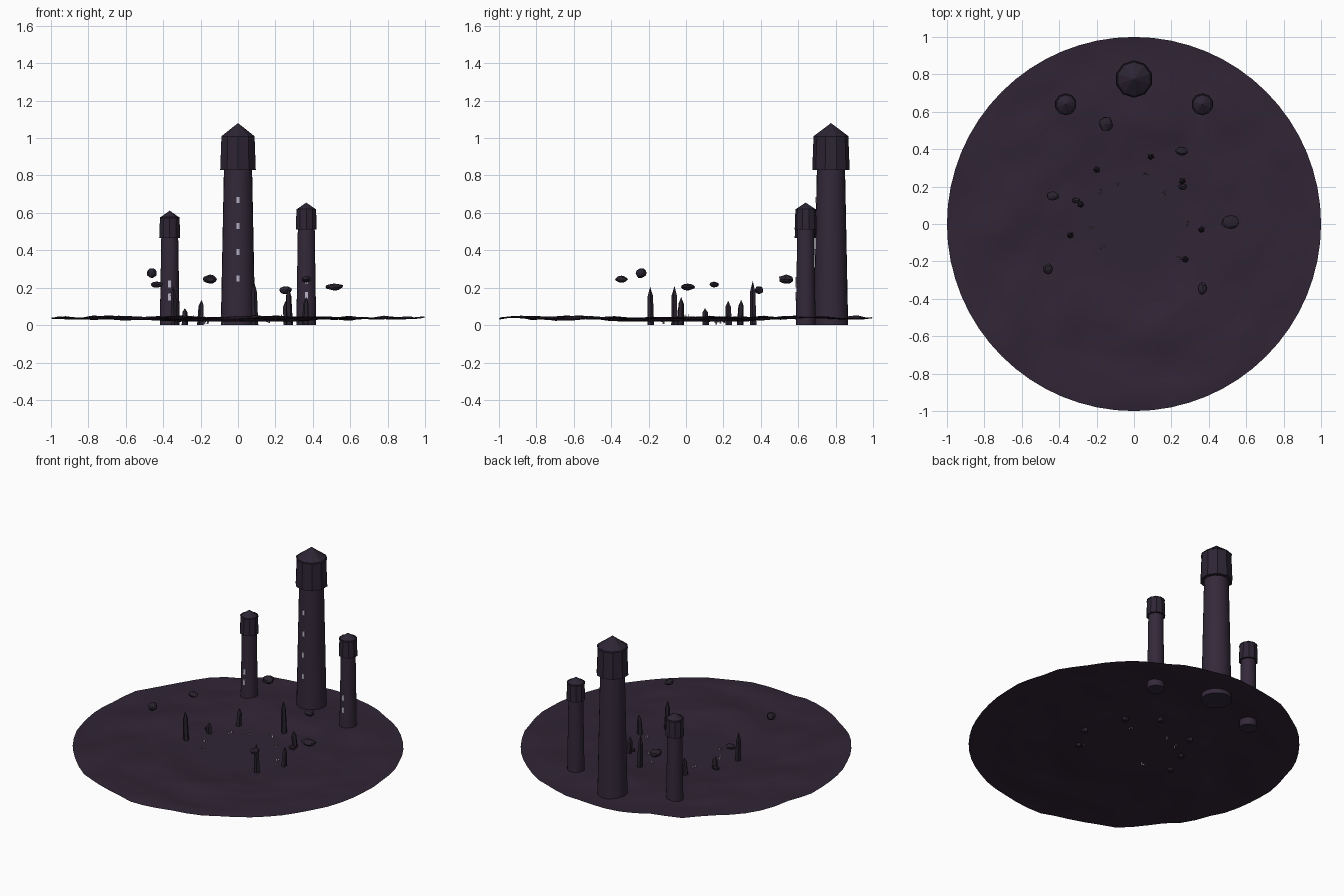
import bpy, bmesh, math, random
from mathutils import Vector, noise

random.seed(4)
cube = bpy.data.objects.get("Cube")
if cube:
    bpy.data.objects.remove(cube)


def material(name, rgb):
    m = bpy.data.materials.new(name)
    m.use_nodes = True
    m.diffuse_color = (*rgb, 1)
    m.node_tree.nodes["Principled BSDF"].inputs["Base Color"].default_value = (*rgb, 1)
    return m


EARTH = material("dusky earth", (0.030, 0.018, 0.036))
STONE = material("tower stone", (0.034, 0.022, 0.042))
ROOF = material("roof stone", (0.026, 0.018, 0.034))
ROCK = material("dark rock", (0.022, 0.016, 0.027))
GLOW = material("pale glow", (0.50, 0.46, 0.58))


def finish(bm, name, mat, loc=(0, 0, 0), angle=None):
    bmesh.ops.recalc_face_normals(bm, faces=bm.faces)
    mesh = bpy.data.meshes.new(name)
    bm.to_mesh(mesh)
    bm.free()
    ob = bpy.data.objects.new(name, mesh)
    bpy.context.collection.objects.link(ob)
    ob.location = loc
    mesh.materials.append(mat)
    if angle:
        bpy.ops.object.select_all(action="DESELECT")
        ob.select_set(True)
        bpy.context.view_layer.objects.active = ob
        bpy.ops.object.shade_smooth_by_angle(angle=math.radians(angle))
    return ob


def lathe(bm, profile, sides, turn=0, lean=(0, 0)):
    """Closed turned solid from (radius, height) pairs."""
    top = profile[-1][1]
    rings = []
    for r, z in profile:
        dx, dy = lean[0] * z / top, lean[1] * z / top
        angles = [turn + math.tau * i / sides for i in range(sides)] if r else [0]
        rings.append([bm.verts.new((r * math.cos(a) + dx, r * math.sin(a) + dy, z)) for a in angles])
    if len(rings[0]) > 1:
        bm.faces.new(rings[0][::-1])
    for a, b in zip(rings, rings[1:]):
        for i in range(sides):
            j = (i + 1) % sides
            bm.faces.new((a[i], a[j], b[0]) if len(b) == 1 else (a[i], a[j], b[j], b[i]))
    if len(rings[-1]) > 1:
        bm.faces.new(rings[-1])


def ground_height(x, y):
    r = math.hypot(x, y)
    blend = min(1, max(0, (r - 0.32) / 0.2))
    rough = 0.018 * noise.noise(Vector((x * 5, y * 5, 0.4))) + 0.008 * noise.noise(Vector((x * 11, y * 11, 2)))
    return 0.018 + blend * (0.02 + rough)


# Rolling round ground sheet, flat in the middle
bm = bmesh.new()
SEG, RINGS = 64, 26
centre = bm.verts.new((0, 0, ground_height(0, 0)))
last = None
for k in range(1, RINGS + 1):
    ring = []
    for i in range(SEG):
        a = math.tau * i / SEG
        x, y = k / RINGS * math.cos(a), k / RINGS * math.sin(a)
        ring.append(bm.verts.new((x, y, ground_height(x, y))))
    for i in range(SEG):
        j = (i + 1) % SEG
        bm.faces.new((last[i], ring[i], ring[j], last[j]) if last else (centre, ring[i], ring[j]))
    last = ring
finish(bm, "ground", EARTH, angle=60)


# Towers: tapering shaft, faceted cap with pointed roof, lit windows
def tower(name, x, y, base, neck, cap, cap_z, eave, tip, windows, size):
    bm = bmesh.new()
    lathe(bm, [(base, 0), (neck, cap_z + 0.02)], 24)
    finish(bm, name + "_shaft", STONE, (x, y, 0), 30)
    bm = bmesh.new()
    lathe(bm, [(cap, cap_z), (cap * 0.93, eave)], 10, math.pi / 10)
    finish(bm, name + "_cap", ROOF, (x, y, 0))
    bm = bmesh.new()
    lathe(bm, [(cap * 0.97, eave - 0.005), (0, tip)], 10, math.pi / 10)
    finish(bm, name + "_roof", ROOF, (x, y, 0))
    bm = bmesh.new()
    for z in windows:
        r = base + (neck - base) * z / cap_z
        box = bmesh.ops.create_cube(bm, size=1)["verts"]
        bmesh.ops.scale(bm, vec=(size * 0.45, 0.009, size), verts=box)
        bmesh.ops.translate(bm, vec=(0, -r, z), verts=box)
    finish(bm, name + "_windows", GLOW, (x, y, 0))


tower("main_tower", 0, 0.775, 0.092, 0.075, 0.1, 0.83, 1.012, 1.08, (0.25, 0.39, 0.53, 0.67), 0.032)
tower("right_tower", -0.365, 0.64, 0.053, 0.045, 0.059, 0.465, 0.578, 0.612, (0.15, 0.22), 0.036)
tower("left_tower", 0.365, 0.64, 0.053, 0.045, 0.059, 0.51, 0.622, 0.655, (0.16, 0.24), 0.036)

# Broken ring of standing stones: x, y, tip height
STONES = [(0.275, -0.19, 0.205), (-0.34, -0.06, 0.21), (0.36, -0.03, 0.15), (-0.285, 0.105, 0.09),
          (0.26, 0.23, 0.13), (-0.2, 0.29, 0.135), (0.09, 0.36, 0.235)]
for n, (x, y, h) in enumerate(STONES, 1):
    bm = bmesh.new()
    lathe(bm, [(0.019, 0), (0.015, h * 0.76), (0, h)], 5, random.uniform(0, 6),
          (random.uniform(-0.008, 0.008), random.uniform(-0.008, 0.008)))
    finish(bm, f"standing_stone_{n}", ROCK, (x, y, 0.0))

# Fallen chunks beside the ring
for n, (x, y, s) in enumerate([(0.26, 0.2, 0.022), (-0.31, 0.125, 0.02)], 1):
    bm = bmesh.new()
    bmesh.ops.create_icosphere(bm, subdivisions=1, radius=s)
    bmesh.ops.scale(bm, vec=(1.2, 0.8, 0.7), verts=bm.verts)
    finish(bm, f"fallen_stone_{n}", ROCK, (x, y, 0.03))

# Floating rocks: centre and half sizes
FLOATING = [((-0.15, 0.535, 0.245), (0.035, 0.04, 0.023)), ((0.255, 0.39, 0.187), (0.034, 0.024, 0.021)),
            ((-0.435, 0.15, 0.217), (0.034, 0.025, 0.015)), ((0.515, 0.01, 0.204), (0.045, 0.036, 0.018)),
            ((-0.46, -0.24, 0.278), (0.028, 0.028, 0.026)), ((0.365, -0.345, 0.245), (0.025, 0.032, 0.018))]
for n, (loc, size) in enumerate(FLOATING, 1):
    bm = bmesh.new()
    bmesh.ops.create_icosphere(bm, subdivisions=2, radius=1)
    for v in bm.verts:
        v.co *= 1 + 0.22 * noise.noise(v.co * 1.6 + Vector((n * 7, 0, 0)))
    bmesh.ops.scale(bm, vec=size, verts=bm.verts)
    finish(bm, f"floating_rock_{n}", ROCK, loc)

# Tiny glowing crystal clusters inside the ring
CLUSTERS = [(0.285, 0.005), (0.16, 0.17), (0.06, 0.275), (-0.08, 0.21),
            (-0.18, 0.175), (-0.23, -0.015), (-0.17, -0.12), (0.24, -0.185)]
bm = bmesh.new()
for x, y in CLUSTERS:
    for _ in range(4):
        shard = bmesh.ops.create_cone(bm, segments=4, radius1=0.005, radius2=0, depth=random.uniform(0.02, 0.045))
        bmesh.ops.translate(bm, verts=shard["verts"], vec=(
            x + random.uniform(-0.011, 0.011), y + random.uniform(-0.014, 0.014), random.uniform(0.025, 0.045)))
finish(bm, "crystal_clusters", GLOW)
